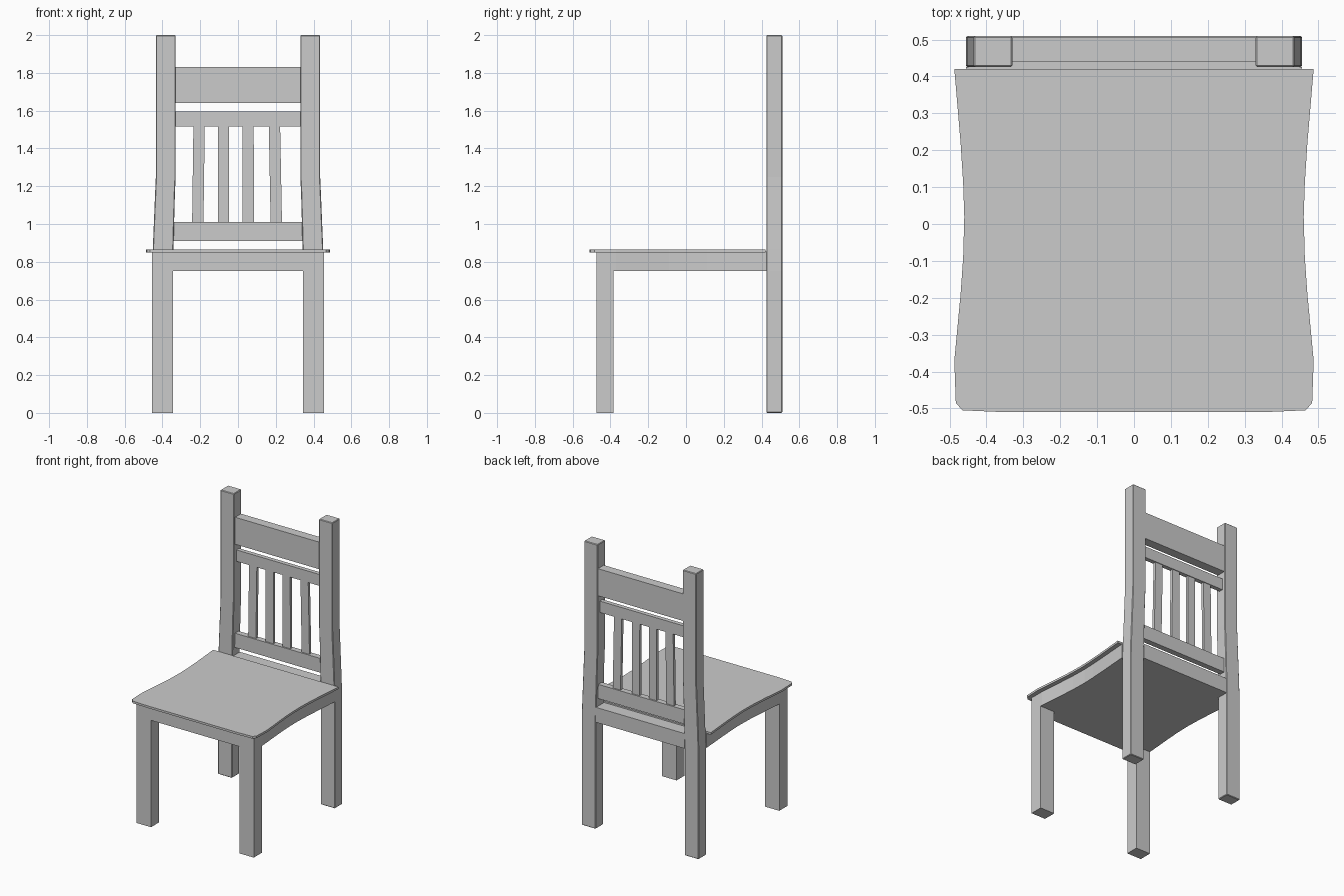
import bpy, bmesh

if "Cube" in bpy.data.objects:
    bpy.data.objects.remove(bpy.data.objects["Cube"])


def prism(name, pts, axis, lo, hi, mirror=False, bevel=0.0):
    """Extrude a 2D outline along z (xy outline) or y (xz outline)."""
    bm = bmesh.new()

    def place(p, d):
        return (p[0], p[1], d) if axis == 'z' else (p[0], d, p[1])

    a = [bm.verts.new(place(p, lo)) for p in pts]
    b = [bm.verts.new(place(p, hi)) for p in pts]
    bm.faces.new(a)
    bm.faces.new(b[::-1])
    n = len(pts)
    for i in range(n):
        bm.faces.new((a[i], a[(i + 1) % n], b[(i + 1) % n], b[i]))
    bmesh.ops.recalc_face_normals(bm, faces=bm.faces[:])
    me = bpy.data.meshes.new(name)
    bm.to_mesh(me)
    bm.free()
    ob = bpy.data.objects.new(name, me)
    bpy.context.collection.objects.link(ob)
    if bevel:
        m = ob.modifiers.new("bevel", 'BEVEL')
        m.width, m.segments, m.limit_method = bevel, 1, 'ANGLE'
    if mirror:
        ob.modifiers.new("mirror", 'MIRROR').use_mirror_merge = False
    return ob


def both_sides(half):
    """Close a right-hand outline with its reflection in x."""
    return half + [(-x, y) for x, y in reversed(half)]


def rect(x0, x1, y0, y1):
    return [(x0, y0), (x1, y0), (x1, y1), (x0, y1)]


# Thin seat with waisted sides and rounded front corners
prism("seat", both_sides([
    (0.35, -0.51), (0.465, -0.505), (0.483, -0.485), (0.487, -0.37),
    (0.47, -0.19), (0.463, -0.09), (0.46, 0.02), (0.463, 0.11),
    (0.47, 0.22), (0.487, 0.42)]), 'z', 0.85, 0.865)

# Solid frame under the seat, notched around the back posts
prism("seat_frame", both_sides([
    (0.455, -0.475), (0.455, -0.37), (0.44, -0.19), (0.433, -0.09),
    (0.43, 0.02), (0.433, 0.11), (0.44, 0.22), (0.455, 0.425),
    (0.345, 0.425), (0.345, 0.51)]), 'z', 0.75, 0.855)

# Front legs
prism("front_leg", rect(0.343, 0.455, -0.475, -0.385), 'z', 0.0, 0.75, True)

# Back posts: leg and upright in one piece, leaning in above the seat
prism("back_post", [
    (0.455, 0.0), (0.455, 0.75), (0.451, 0.87), (0.439, 1.16), (0.435, 1.25),
    (0.435, 2.0), (0.33, 2.0), (0.33, 1.25), (0.334, 1.16), (0.342, 0.87),
    (0.345, 0.75), (0.345, 0.0)], 'y', 0.425, 0.51, True, 0.004)

# Back rails
prism("top_rail", rect(-0.331, 0.331, 1.64, 1.83), 'y', 0.44, 0.505)
prism("middle_rail", rect(-0.331, 0.331, 1.515, 1.595), 'y', 0.455, 0.485)
prism("lower_rail", both_sides([(0.342, 0.91), (0.339, 1.01)]), 'y', 0.45, 0.49)

# Slats, slightly splayed towards the bottom: (bottom x, top x)
for i, (b, t) in enumerate([(-0.213, -0.206), (-0.077, -0.077),
                            (0.055, 0.053), (0.203, 0.193)]):
    w = 0.03
    prism(f"back_slat_{i + 1}", [(b - w, 1.0), (b + w, 1.0), (t + w, 1.52),
                                 (t - w, 1.52)], 'y', 0.46, 0.48)
